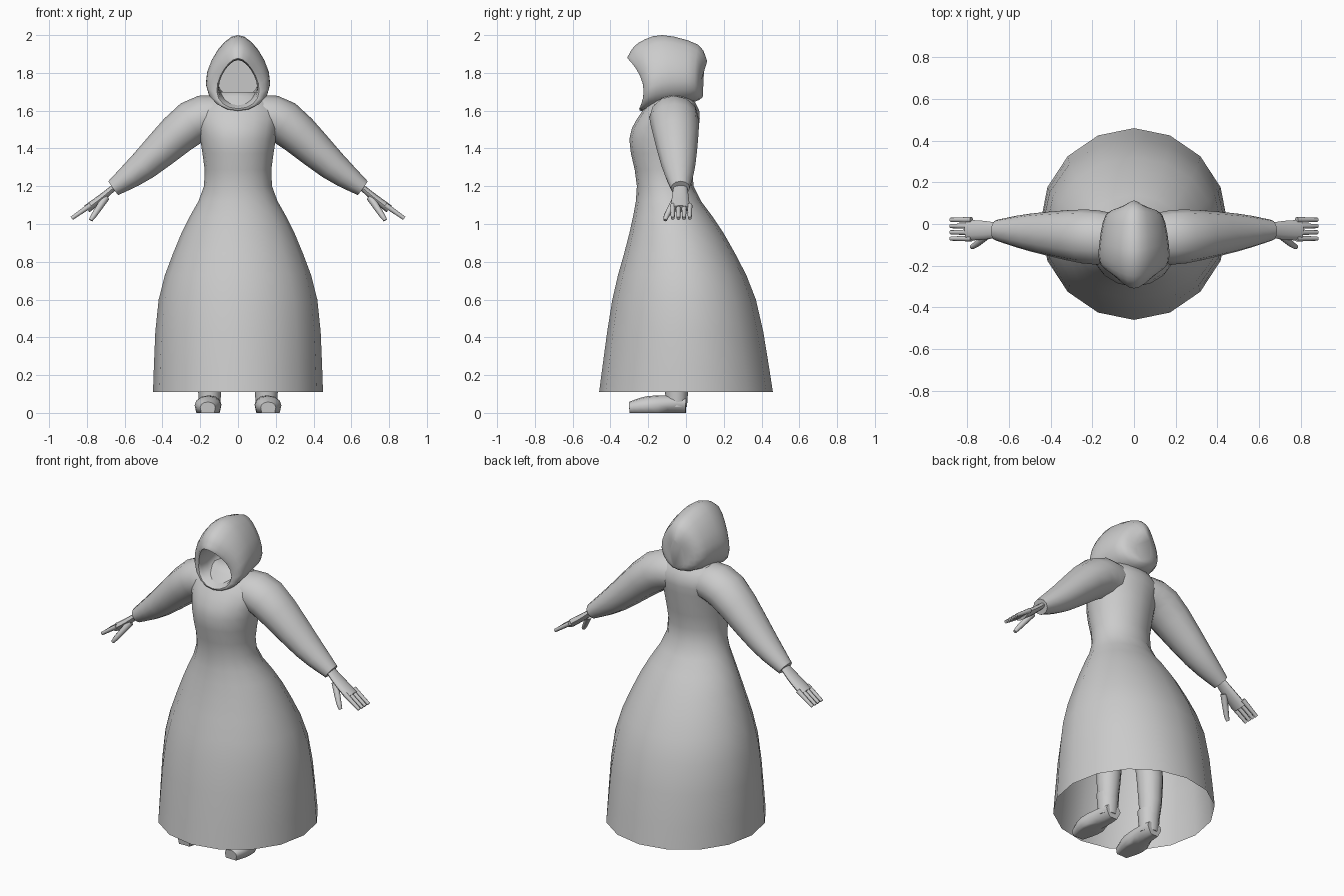
import bpy, bmesh, math
from mathutils import Vector

cube = bpy.data.objects.get("Cube")
if cube:
    bpy.data.objects.remove(cube, do_unlink=True)

grey = bpy.data.materials.new("plain grey")
grey.use_nodes = True
colour = (.6, .6, .6, 1)
grey.diffuse_color = colour
grey.node_tree.nodes["Principled BSDF"].inputs["Base Color"].default_value = colour

AXIS_X = Vector((1, 0, 0))
AXIS_Y = Vector((0, 1, 0))


def smooth(rows, steps=3):
    """Smooth curve through every row of values."""
    points = [Vector(row) for row in rows]
    points = [points[0], *points, points[-1]]
    curve = []
    for a, b, c, d in zip(points, points[1:], points[2:], points[3:]):
        for step in range(steps):
            t = step / steps
            bend = 2 * a - 5 * b + 4 * c - d
            twist = 3 * (b - c) + d - a
            curve.append(b + (c - a + (bend + twist * t) * t) * t / 2)
    return curve + [points[-1]]


def circle(sides):
    """Sine and cosine pairs around a full turn."""
    angles = [math.tau * k / sides for k in range(sides)]
    return [(math.sin(angle), math.cos(angle)) for angle in angles]


def loft(name, rings, side=1, open_start=False):
    """Skin equal-length point rings; a side of -1 mirrors the part."""
    bm = bmesh.new()
    loops = [[bm.verts.new((x * side, y, z)) for x, y, z in ring] for ring in rings]
    for lower, upper in zip(loops, loops[1:]):
        for i in range(len(lower)):
            bm.faces.new((lower[i - 1], lower[i], upper[i], upper[i - 1]))
    bm.faces.new(loops[-1])
    if not open_start:
        bm.faces.new(loops[0])
    bmesh.ops.recalc_face_normals(bm, faces=bm.faces)
    mesh = bpy.data.meshes.new(name)
    bm.to_mesh(mesh)
    bm.free()
    mesh.materials.append(grey)
    part = bpy.data.objects.new(name, mesh)
    bpy.context.collection.objects.link(part)
    bpy.ops.object.select_all(action='DESELECT')
    part.select_set(True)
    bpy.context.view_layer.objects.active = part
    bpy.ops.object.shade_smooth_by_angle(angle=math.radians(60))
    return part


def sweep(name, rows, side, flat=1, wide_axis=AXIS_Y, sides=12):
    """Tube through rows of x, y, z, radius; flat thins it across wide_axis."""
    path = smooth(rows)
    rings = []
    for i, point in enumerate(path):
        ahead = path[min(i + 1, len(path) - 1)].xyz
        behind = path[max(i - 1, 0)].xyz
        across = (ahead - behind).cross(wide_axis).normalized()
        along = across.cross(ahead - behind).normalized()
        rings.append([point.xyz + (along * c + across * s * flat) * point.w
                      for s, c in circle(sides)])
    return loft(name, rings, side)


# Robe: height, centre y, half width, half depth
robe = smooth([
    (.11, 0, .45, .46), (.6, -.01, .42, .38), (.95, -.05, .3, .25),
    (1.2, -.11, .18, .15), (1.45, -.12, .2, .18), (1.6, -.08, .22, .15),
    (1.7, -.07, .1, .07)])
loft("robe", [[(width * s, y + depth * c, z) for s, c in circle(16)]
              for z, y, width, depth in robe], open_start=True)


def hood_section(y, lift, top, half):
    """Egg section whose crown and hem flare away from the middle."""
    base = 1.64 + .17 * y + lift
    ring = []
    for s, c in circle(20):
        t = (1 - c) / 2
        flare = 1 + t / 4 - .8 * t * (1 - t)
        ring.append((half * s * (1 + .3 * c), y * flare, base + (top - base) * t))
    return ring


# Hood from the back, over the rim and into the cavity
hood = smooth([
    (.09, .02, 1.86, .05), (.05, 0, 1.95, .13), (-.1, 0, 2, .16),
    (-.2, 0, 1.96, .16), (-.24, 0, 1.9, .13), (-.23, .02, 1.87, .1),
    (-.05, .04, 1.87, .1)])
loft("hood", [hood_section(*row) for row in hood])

for side, label in ((1, "left_"), (-1, "right_")):
    # Sleeve and hand
    sweep(label + "sleeve", [
        (.1, -.07, 1.57, .12), (.24, -.06, 1.54, .13),
        (.5, -.04, 1.31, .09), (.66, -.03, 1.19, .05)], side, flat=.9)
    sweep(label + "palm", [
        (.65, -.03, 1.2, .035), (.72, -.03, 1.14, .045), (.8, -.03, 1.08, .05)],
        side, flat=.45)
    for i, finger in enumerate(("little", "ring", "middle", "index")):
        y = .02 - .03 * i
        sweep(label + finger + "_finger", [
            (.78, y, 1.1, .014), (.88, y, 1.03, .01)], side, sides=8)
    sweep(label + "thumb", [
        (.7, -.05, 1.14, .02), (.76, -.1, 1.05, .015), (.78, -.11, 1.02, .01)],
        side, sides=8)

    # Leg and boot
    sweep(label + "leg", [
        (.15, -.05, .06, .05), (.15, -.04, .36, .075), (.11, -.07, 1, .09)], side)
    sweep(label + "boot_shaft", [
        (.15, -.05, .03, .055), (.15, -.05, .17, .065)], side)
    shoe = sweep(label + "shoe", [
        (.15, 0, .05, .05), (.15, -.06, .05, .06), (.16, -.2, .04, .07),
        (.16, -.3, .03, .04)], side, flat=.7, wide_axis=AXIS_X)
    # Flat sole
    for vertex in shoe.data.vertices:
        if vertex.co.z < .02:
            vertex.co.z = 0
